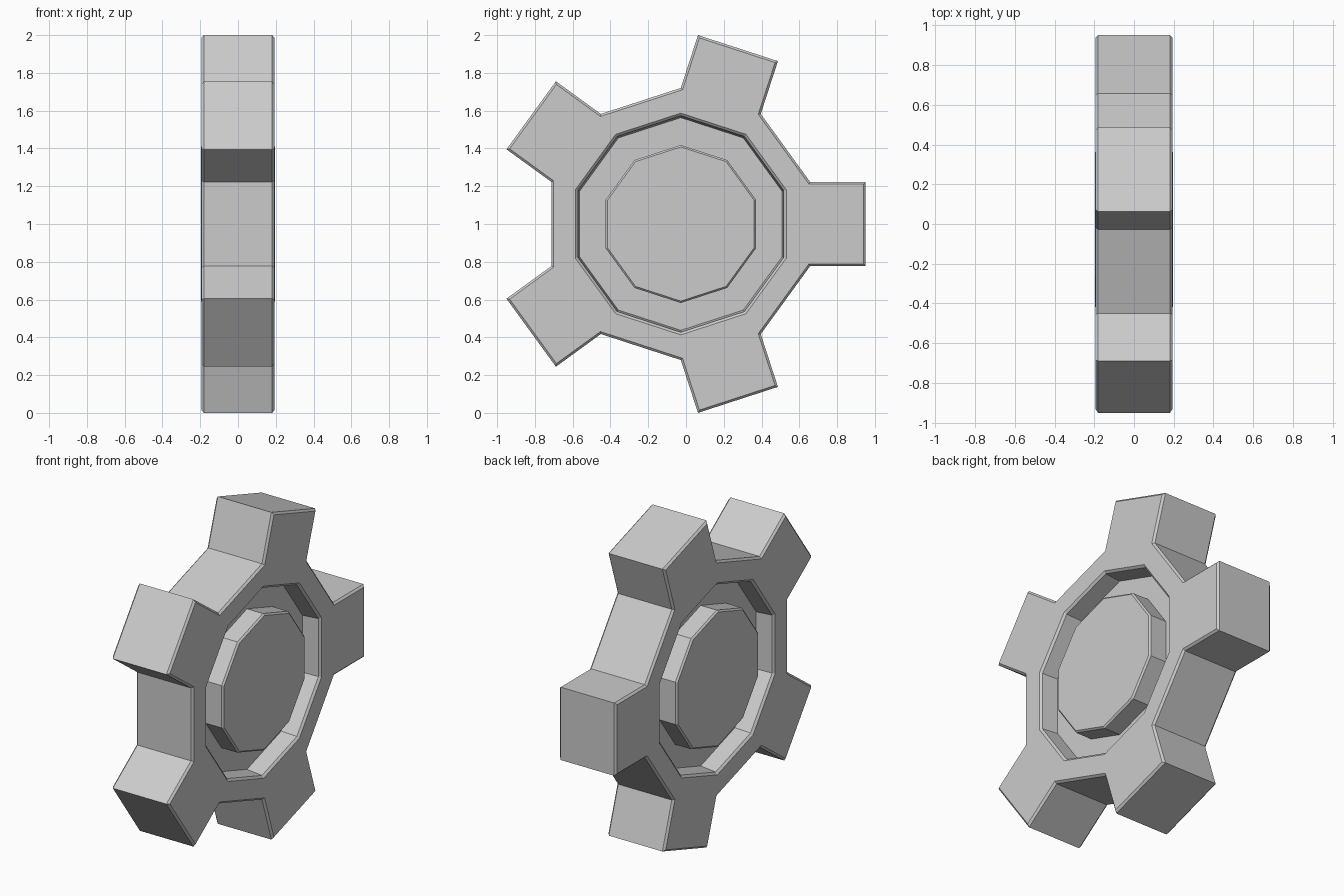
import bpy, bmesh
from math import sin, cos, radians

if "Cube" in bpy.data.objects:
    bpy.data.objects.remove(bpy.data.objects["Cube"])

CY, CZ = -0.0275, 1.0        # axle centre
TIP, HALF_W, APOTHEM = 0.979, 0.2225, 0.685
C36, S36 = cos(radians(36)), sin(radians(36))

bm = bmesh.new()


def vert(x, u, v):
    return bm.verts.new((x, CY + u, CZ + v))


def outline(x, inset):
    """Five-toothed outline; each tooth gives root, tip, tip, root."""
    y = HALF_W - inset
    root = (APOTHEM - inset - y * S36) / C36
    tip = TIP - inset
    loop = []
    for k in range(5):
        c, s = cos(radians(72 * k)), sin(radians(72 * k))
        for p, q in ((root, -y), (tip, -y), (tip, y), (root, y)):
            loop.append(vert(x, p * c - q * s, p * s + q * c))
    return loop


def decagon(x, r):
    angles = [radians(36 * j - 18) for j in range(10)]
    return [vert(x, r * cos(a), r * sin(a)) for a in angles]


def bridge(a, b):
    n = len(a)
    for i in range(n):
        j = (i + 1) % n
        bm.faces.new((a[i], a[j], b[j], b[i]))


# Both sides: chamfered toothed face, recessed groove and raised hub
rims = []
for side in (-1, 1):
    rim = outline(side * 0.181, 0)
    face = outline(side * 0.193, 0.012)
    rims.append(rim)
    bridge(rim, face)
    for k in range(5):
        bm.faces.new(face[4 * k:4 * k + 4])
    loop = [v for i, v in enumerate(face) if i % 4 in (0, 3)]
    # groove mouth, groove wall, floor, hub wall, hub chamfer
    for x, r in ((0.193, 0.587), (0.181, 0.573), (0.08, 0.563),
                 (0.08, 0.418), (0.187, 0.418), (0.197, 0.408)):
        ring = decagon(side * x, r)
        bridge(loop, ring)
        loop = ring
    bm.faces.new(loop)

# Outer walls of the teeth and gaps
bridge(*rims)
bmesh.ops.recalc_face_normals(bm, faces=bm.faces[:])

mesh = bpy.data.meshes.new("gear_wheel")
bm.to_mesh(mesh)
bm.free()
bpy.context.collection.objects.link(bpy.data.objects.new("gear_wheel", mesh))
